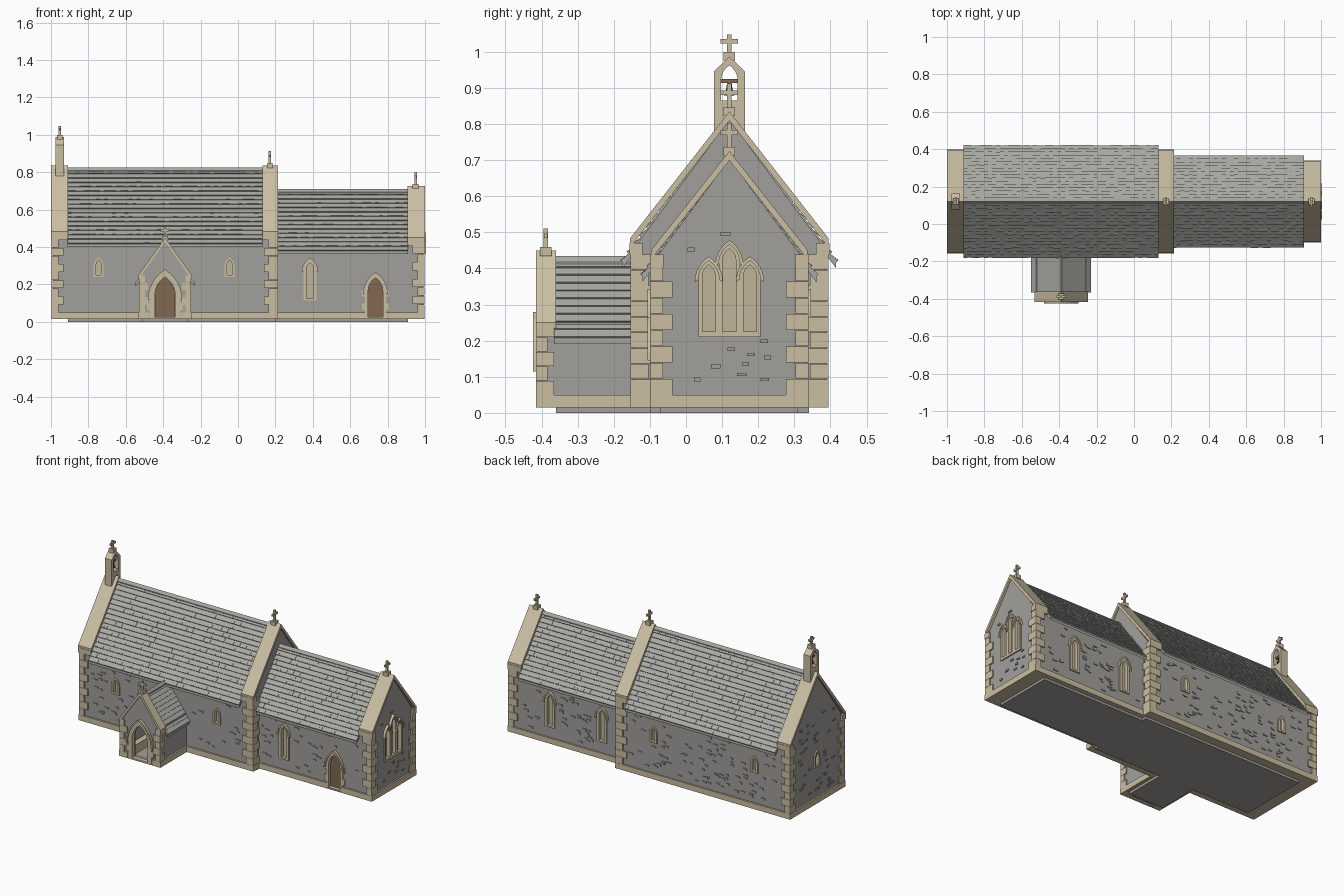
import bpy, bmesh, math, random
from mathutils import Matrix

random.seed(4)
if "Cube" in bpy.data.objects:
    bpy.data.objects.remove(bpy.data.objects["Cube"])


def material(name, r, g, b):
    m = bpy.data.materials.new(name)
    m.use_nodes = True
    m.diffuse_color = (r, g, b, 1)
    m.node_tree.nodes["Principled BSDF"].inputs["Base Color"].default_value = (r, g, b, 1)
    return m


GREY = material("grey stone", .36, .35, .33)
SLATE = material("roof slate", .40, .40, .37)
CREAM = material("cream dressed stone", .60, .52, .37)
PANE = material("pale glazing", .53, .46, .33)
WOOD = material("brown wood", .22, .14, .08)
METAL = material("dark metal", .06, .055, .05)


def finish(bm, name, mat):
    bmesh.ops.recalc_face_normals(bm, faces=bm.faces)
    me = bpy.data.meshes.new(name)
    bm.to_mesh(me)
    bm.free()
    me.materials.append(mat)
    ob = bpy.data.objects.new(name, me)
    bpy.context.collection.objects.link(ob)
    return ob


def prism(bm, a, b):
    va, vb = [[bm.verts.new(p) for p in loop] for loop in (a, b)]
    bm.faces.new(va)
    bm.faces.new(vb[::-1])
    for i in range(len(a)):
        j = (i + 1) % len(a)
        bm.faces.new((va[i], vb[i], vb[j], va[j]))


def box(bm, x0, x1, y0, y1, z0, z1):
    prism(bm, [(x0, y0, z0), (x1, y0, z0), (x1, y1, z0), (x0, y1, z0)],
          [(x0, y0, z1), (x1, y0, z1), (x1, y1, z1), (x0, y1, z1)])


def extrude(bm, axis, profile, a, b):
    place = (lambda s, p, z: (s, p, z)) if axis == "x" else (lambda s, p, z: (p, s, z))
    prism(bm, [place(a, *q) for q in profile], [place(b, *q) for q in profile])


def gable(bm, axis, a, b, c, half, eave, ridge, base):
    extrude(bm, axis, [(c - half, base), (c + half, base), (c + half, eave),
                       (c, ridge), (c - half, eave)], a, b)


def slopes(bm, axis, a, b, c, half, eave, ridge, t):
    for s in (-1, 1):
        extrude(bm, axis, [(c, ridge), (c + s * half, eave),
                           (c + s * half, eave - t), (c, ridge - t)], a, b)


def on(side, at):
    return {"front": lambda u, z, d: (u, at - d, z), "back": lambda u, z, d: (u, at + d, z),
            "east": lambda u, z, d: (at + d, u, z), "west": lambda u, z, d: (at - d, u, z)}[side]


def arch(u, w, z1, n=6):
    rise = .9 * w
    half = [(w * (math.cos(math.pi / 3 * i / n) - .5),
             z1 - rise + rise * math.sin(math.pi / 3 * i / n) / math.sin(math.pi / 3)) for i in range(n + 1)]
    return [(u + x, z) for x, z in half] + [(u - x, z) for x, z in half[-2::-1]]


def lancet(u, w, z0, z1):
    return [(u - w / 2, z0), (u + w / 2, z0)] + arch(u, w, z1)


def band(bm, P, outer, inner, d0, d1, closed=True):
    # frame between two matching outlines
    rows = [[bm.verts.new(P(*q, d)) for q in loop]
            for loop, d in ((outer, d0), (outer, d1), (inner, d1), (inner, d0))]
    n = len(outer)
    for i in range(n if closed else n - 1):
        j = (i + 1) % n
        for k in range(4):
            r, s = rows[k], rows[(k + 1) % 4]
            bm.faces.new((r[i], r[j], s[j], s[i]))


def cut(target, cutter):
    mod = target.modifiers.new("cut", "BOOLEAN")
    mod.operation, mod.solver, mod.object = "DIFFERENCE", "EXACT", cutter
    bpy.context.view_layer.objects.active = target
    bpy.ops.object.modifier_apply(modifier=mod.name)


trim, glass, doors, cutters = (bmesh.new() for _ in range(4))
blocked = [("front", -.39, .30, 0, .45)]


def opening(side, at, u, w, z0, z1, b, fill, sill=.01, hood=False, jambs=False):
    P = on(side, at)
    band(trim, P, lancet(u, w + 2 * b, z0 - sill, z1 + b), lancet(u, w, z0, z1), -.02, .008)
    mid = lancet(u, w + b, z0 - sill / 2, z1 + b / 2)
    prism(cutters, [P(*q, -.03) for q in mid], [P(*q, .05) for q in mid])
    if fill is not None:
        prism(fill, [P(*q, -.03) for q in mid], [P(*q, -.014) for q in mid])
    if hood:
        band(trim, P, arch(u, w + 2 * b + .02, z1 + b + .012), arch(u, w + 2 * b, z1 + b), 0, .016, False)
    if jambs:
        z, k = z0, 0
        while z < z1 - w:
            for s in (-1, 1):
                i, o = u + s * (w / 2 + b * .6), u + s * (w / 2 + b + .014 * (k % 2))
                prism(trim, [P(i, z, 0), P(o, z, 0), P(o, z + .036, 0), P(i, z + .036, 0)],
                      [P(i, z, .007), P(o, z, .007), P(o, z + .036, .007), P(i, z + .036, .007)])
            z, k = z + .037, k + 1
    blocked.append((side, u, w + 2 * b, z0, z1))


# Openings: nave lights, chancel lancets, doors, triple east window
for u in (-.745, -.045):
    opening("front", -.145, u, .026, .25, .33, .014, glass)
    opening("back", .385, u, .026, .25, .33, .014, glass)
opening("west", -.988, .12, .026, .25, .33, .014, glass)
opening("front", -.09, .385, .036, .125, .315, .016, glass, hood=True)
for u in (.35, .71):
    opening("back", .33, u, .036, .125, .315, .016, glass, hood=True)
opening("front", -.09, .735, .078, .025, .235, .018, doors, hood=True, jambs=True)
opening("front", -.145, -.39, .10, .025, .235, .016, doors)
for u, top in ((.063, .41), (.12, .455), (.177, .41)):
    opening("east", .988, u, .036, .225, top, .011, glass, sill=.015, hood=True)
opening("front", -.408, -.39, .108, .025, .24, .028, None, jambs=True, hood=True)

# Main walls and plinths, with the openings cut out
bodies = []
for name, x0, x1, half, eave, ridge in (("nave", -.988, .205, .265, .455, .812),
                                        ("chancel", .2, .988, .21, .42, .702)):
    bm = bmesh.new()
    gable(bm, "x", x0, x1, .12, half, eave, ridge, .016)
    bodies.append(finish(bm, name + "_walls", GREY))
    bm = bmesh.new()
    box(bm, x0 - .01, x1 + .01, .12 - half - .01, .12 + half + .01, .015, .05)
    bodies.append(finish(bm, name + "_plinth", CREAM))
cutter = finish(cutters, "opening_cutter", GREY)
for ob in bodies:
    cut(ob, cutter)
bpy.data.objects.remove(cutter)

# Porch: open archway in front, side walls, floor and benches
bm = bmesh.new()
gable(bm, "y", -.408, -.365, -.39, .133, .24, .43, .016)
front = finish(bm, "porch_front", GREY)
bm = bmesh.new()
hole = lancet(-.39, .13, .02, .255)
extrude(bm, "y", hole, -.5, -.3)
cutter = finish(bm, "porch_cutter", GREY)
cut(front, cutter)
bpy.data.objects.remove(cutter)
side, seat = bmesh.new(), bmesh.new()
for s in (-1, 1):
    a, b, c = (-.39 + s * v for v in (.133, .11, .075))
    box(side, min(a, b), max(a, b), -.37, -.14, .016, .25)
    box(seat, min(b, c), max(b, c), -.365, -.155, .02, .075)
    lo, hi = sorted((-.39 + s * .085, -.39 + s * .143))
    box(trim, lo, hi, -.416, -.365, .015, .05)
    lo, hi = sorted((a, a + s * .01))
    box(trim, lo, hi, -.416, -.155, .015, .05)
finish(side, "porch_side_walls", GREY)
finish(seat, "porch_benches", CREAM)
bm = bmesh.new()
box(bm, -.91, .2, -.1, .34, 0, .016)
box(bm, .2, .91, -.07, .31, 0, .016)
box(bm, -.51, -.27, -.36, -.1, 0, .018)
finish(bm, "foundation", GREY)


# Roofs with overlapping slate courses
def roof(name, axis, a, b, c, half, eave, ridge, rows, cols):
    bm = bmesh.new()
    slopes(bm, axis, a, b, c, half, eave - .004, ridge - .006, .02)
    drop = ridge - eave
    size = math.hypot(half, drop)
    for s in (-1, 1):
        for r in range(rows):
            for k in range(cols):
                lift = .005 + (random.random() * .003 if cols > 1 else 0)
                f, g = r / rows, (r + 1) / rows
                p, z = c + s * half * g, ridge - .006 - drop * g
                tri = [(c + s * half * f, ridge - .006 - drop * f),
                       (p + s * lift * drop / size, z + lift * half / size), (p, z - .002)]
                extrude(bm, axis, tri, a + (b - a) * k / cols, a + (b - a) * (k + 1) / cols)
    slopes(bm, axis, a, b, c, .013, ridge - .012, ridge + .004, .012)
    finish(bm, name, SLATE)


roof("nave_roof", "x", -.912, .132, .12, .296, .424, .82, 17, 48)
roof("chancel_roof", "x", .205, .908, .12, .241, .386, .707, 14, 32)
roof("porch_roof", "y", -.365, -.14, -.39, .157, .215, .43, 10, 1)

# Gable copings with kneelers
for a, b, half, eave, ridge in ((-1, -.908, .275, .483, .835), (.13, .215, .275, .483, .835),
                                (.906, 1, .217, .45, .725)):
    slopes(trim, "x", a, b, .12, half, eave, ridge, .026)
    for s in (-1, 1):
        lo, hi = sorted((.12 + s * (half + .002), .12 + s * (half - .035)))
        box(trim, a, b, lo, hi, eave - .045, eave - .012)
slopes(trim, "y", -.416, -.36, -.39, .143, .25, .45, .024)


# Alternating corner stones
def quoins(x, y, sx, sy, top, n, long=.062, short=.036):
    h = (top - .05) / n
    for k in range(n):
        lx, ly = (long, short) if k % 2 else (short, long)
        box(trim, min(x, x + sx * lx), max(x, x + sx * lx), min(y, y + sy * ly),
            max(y, y + sy * ly), .05 + k * h, .05 + k * h + h * .97)


for s in (-1, 1):
    quoins(-.996, .12 + s * .274, 1, -s, .44, 9)
    quoins(.213, .12 + s * .274, -1, -s, .44, 9, .075, .05)
    quoins(.996, .12 + s * .219, -1, -s, .41, 8)
    quoins(-.39 + s * .14, -.415, -s, 1, .25, 5, .05, .032)


# Crosses on block bases
def cross(x, y, z, h, across):
    box(trim, x - .016, x + .016, y - .016, y + .016, z - .01, z + .014)
    box(trim, x - .006, x + .006, y - .006, y + .006, z + .01, z + h)
    ax, ay = (.024, .005) if across == "x" else (.005, .024)
    box(trim, x - ax, x + ax, y - ay, y + ay, z + h * .6, z + h * .6 + .013)


for spot in ((-.953, .12, .985, .062, "y"), (.17, .12, .832, .08, "y"),
             (.95, .12, .722, .08, "y"), (-.39, -.388, .445, .065, "x")):
    cross(*spot)
finish(trim, "dressed_stonework", CREAM)
finish(glass, "window_panes", PANE)
finish(doors, "doors", WOOD)

# Bell turret with hanging bell
bm = bmesh.new()
gable(bm, "x", -.977, -.93, .12, .043, .945, .987, .75)
turret = finish(bm, "bell_turret", CREAM)
bm = bmesh.new()
extrude(bm, "x", lancet(.12, .046, .865, .962), -1.1, -.8)
cutter = finish(bm, "turret_cutter", CREAM)
cut(turret, cutter)
bpy.data.objects.remove(cutter)
bm = bmesh.new()
for r0, r1, z, h in ((.015, .009, .887, .016), (.009, .006, .905, .02)):
    bmesh.ops.create_cone(bm, cap_ends=True, segments=16, radius1=r0, radius2=r1, depth=h,
                          matrix=Matrix.Translation((-.953, .12, z)))
finish(bm, "bell", METAL)
bm = bmesh.new()
box(bm, -.961, -.945, .096, .144, .914, .925)
finish(bm, "bell_headstock", WOOD)

# Scattered proud stones in the rubble walls
bm = bmesh.new()
for face, at, u0, u1, z1, count in (
        ("front", -.145, -.92, .13, .42, 100), ("back", .385, -.92, .13, .42, 110),
        ("front", -.09, .22, .92, .38, 60), ("back", .33, .22, .92, .38, 60),
        ("west", -.988, -.07, .31, .56, 45), ("east", .988, -.02, .26, .5, 30)):
    P = on(face, at)
    for _ in range(count):
        u, z = random.uniform(u0, u1 - .03), random.uniform(.07, z1)
        w, h = random.uniform(.016, .032), random.uniform(.007, .013)
        if any(f == face and abs(u + w / 2 - c) < v / 2 + .035 and lo - .03 < z < hi + .03
               for f, c, v, lo, hi in blocked):
            continue
        rect = [(u, z), (u + w, z), (u + w, z + h), (u, z + h)]
        prism(bm, [P(*q, -.002) for q in rect], [P(*q, .005) for q in rect])
finish(bm, "proud_wall_stones", GREY)
